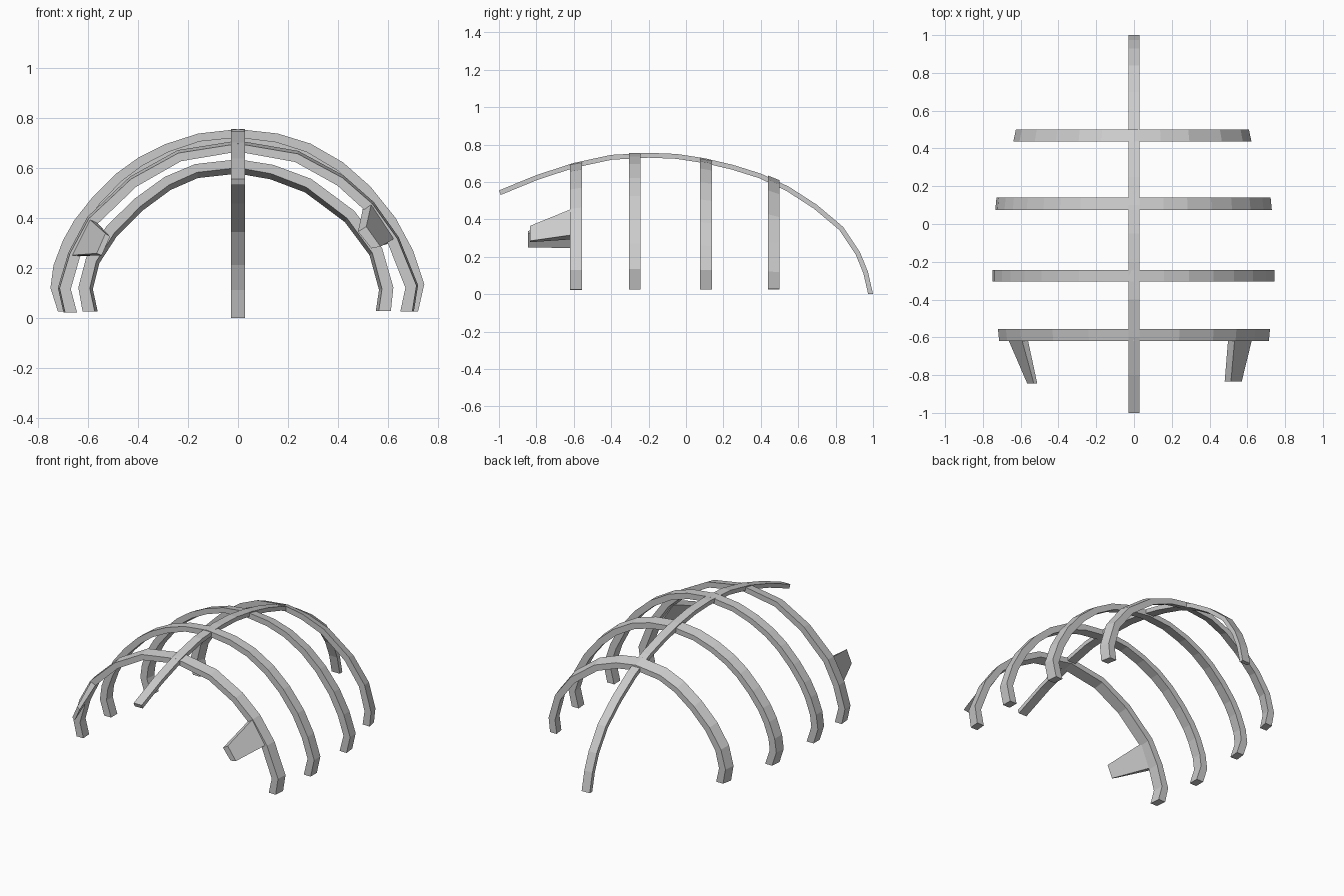
import bpy, bmesh
from mathutils import Vector

if "Cube" in bpy.data.objects:
    bpy.data.objects.remove(bpy.data.objects["Cube"])


def make_object(name, bm):
    bmesh.ops.recalc_face_normals(bm, faces=bm.faces)
    mesh = bpy.data.meshes.new(name)
    bm.to_mesh(mesh)
    bm.free()
    obj = bpy.data.objects.new(name, mesh)
    bpy.context.collection.objects.link(obj)
    return obj


def offset_path(path, thick):
    """Inner line of a band; thick(t) gives the thickness along the path."""
    pts = [Vector(p) for p in path]
    out = []
    for i, p in enumerate(pts):
        d = (pts[min(i + 1, len(pts) - 1)] - pts[max(i - 1, 0)]).normalized()
        n = Vector((d.y, -d.x))
        if i in (0, len(pts) - 1):
            n = Vector((n.x, 0)).normalized() if abs(d.y) > abs(d.x) else n
        out.append(p + n * thick(i / (len(pts) - 1)))
    return out


def skin(name, sections):
    """Closed bar through a row of four-cornered sections."""
    bm = bmesh.new()
    rows = [[bm.verts.new(c) for c in s] for s in sections]
    for a, b in zip(rows, rows[1:]):
        for k in range(4):
            m = (k + 1) % 4
            bm.faces.new((a[k], a[m], b[m], b[k]))
    bm.faces.new(rows[0])
    bm.faces.new(rows[-1])
    return make_object(name, bm)


def rib(name, path, y0, y1, slope):
    """Arched band whose top follows the slope of the spine."""
    top = max(p[1] for p in path)
    inner = offset_path(path, lambda t: 0.032 + 0.016 * abs(2 * t - 1))
    mid = (y0 + y1) / 2

    def corner(p, y):
        f = max(0, p[1] - 0.03) / top
        s = 1 + 0.5 * slope * (y - mid) / top
        return (p[0] * s, y, p[1] + slope * (y - mid) * f)
    return skin(name, [[corner(o, y0), corner(o, y1), corner(i, y1), corner(i, y0)]
                       for o, i in zip(path, inner)])


# Long spine arching from front to back
spine = [(-1, .555), (-.8, .637), (-.6, .702), (-.4, .745), (-.2, .756), (-.05, .75),
         (.1, .727), (.25, .692), (.4, .645), (.55, .575), (.7, .478), (.84, .36),
         (.93, .225), (.973, .12), (1, .0)]
under = offset_path(spine, lambda t: 0.026)
W = 0.028
skin("spine", [[(-W, *o), (W, *o), (W, *i), (-W, *i)] for o, i in zip(spine, under)])

# Four cross ribs
front = [(-.695, .022), (-.717, .12), (-.675, .26), (-.6, .4), (-.43, .56), (-.24, .665),
         (0, .703), (.24, .662), (.42, .565), (.54, .46), (.64, .32), (.717, .13), (.7, .025)]
second = [(-.72, .025), (-.75, .12), (-.738, .21), (-.7, .31), (-.655, .39), (-.58, .485),
          (-.49, .575), (-.4, .64), (-.29, .695), (-.16, .737), (0, .755), (.16, .737),
          (.29, .697), (.42, .622), (.53, .525), (.63, .4), (.7, .27), (.745, .135), (.72, .025)]
third = [(x * .975, .025 + (z - .025) * .955) for x, z in second]
rear = [(-.615, .025), (-.632, .12), (-.6, .24), (-.52, .36), (-.41, .467), (-.29, .553),
        (-.17, .603), (0, .622), (.14, .6), (.29, .545), (.46, .42), (.57, .275),
        (.615, .12), (.605, .028)]
rib("front_rib", front, -.62, -.555, .2)
rib("second_rib", second, -.305, -.243, 0)
rib("third_rib", third, .075, .14, -.2)
rib("rear_rib", rear, .438, .5, -.42)


# Forward-pointing brackets on the front rib
def bracket(name, base, tip, y_tip):
    skin(name, [[(x, -.59, z) for x, z in base], [(x, y_tip, z) for x, z in tip]])


bracket("right_bracket", [(.535, .465), (.63, .32), (.595, .295), (.5, .44)],
        [(.513, .365), (.57, .285), (.533, .278), (.48, .345)], -.835)
bracket("left_bracket", [(-.6, .4), (-.675, .25), (-.64, .247), (-.567, .385)],
        [(-.53, .338), (-.565, .258), (-.545, .25), (-.512, .325)], -.845)
